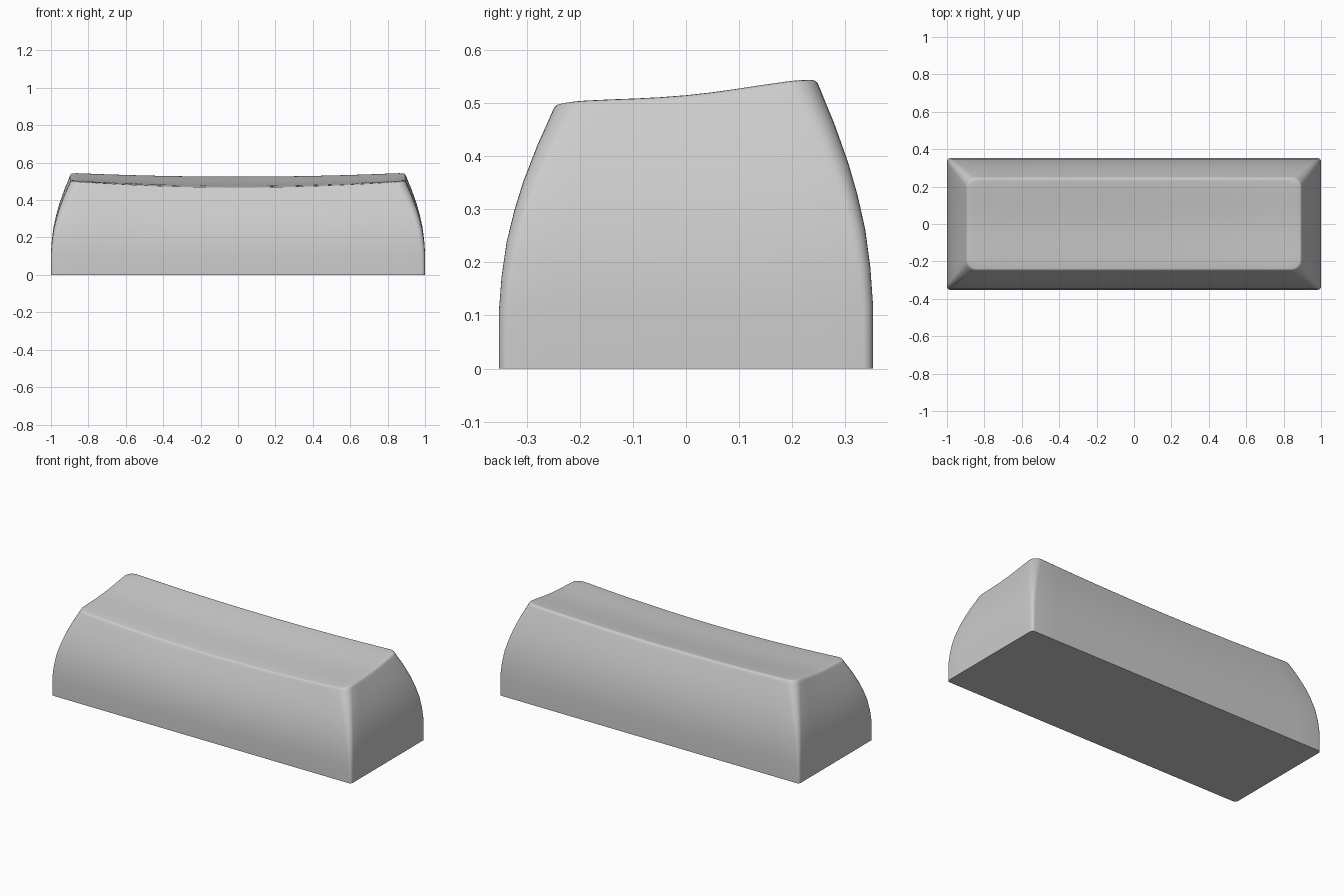
import bpy, bmesh, math

if "Cube" in bpy.data.objects:
    bpy.data.objects.remove(bpy.data.objects["Cube"])

HX, HY = 1.0, 0.352      # half sizes at the base


def top_z(x, y):
    """Height of the dished top: sloped front to back, sagging along x."""
    u = max(-1.0, min(1.0, y / 0.24))
    end = 0.5145 + 0.0225 * u + 0.02 * u**2 - 0.012 * u**4
    sag = 0.026 - 0.006 * u
    return end - sag * max(0.0, 1 - (x / 0.89)**2)


def rounded_rect(hx, hy, r, nx=14, ny=8, nc=6):
    """Counter-clockwise outline with evenly divided sides and round corners."""
    pts = []
    corners = [(1, 1, 0, nx), (-1, 1, 90, ny), (-1, -1, 180, nx), (1, -1, 270, ny)]
    for i, (sx, sy, a0, n) in enumerate(corners):
        cx, cy = sx * (hx - r), sy * (hy - r)
        for k in range(nc + 1):
            a = math.radians(a0 + 90 * k / nc)
            pts.append((cx + r * math.cos(a), cy + r * math.sin(a)))
        # straight side towards the next corner
        tx, ty, ta, _ = corners[(i + 1) % 4]
        ta = math.radians(ta)
        ex = tx * (hx - r) + r * math.cos(ta)
        ey = ty * (hy - r) + r * math.sin(ta)
        px, py = pts[-1]
        for k in range(1, n):
            pts.append((px + (ex - px) * k / n, py + (ey - py) * k / n))
    return pts


bm = bmesh.new()
rim = rounded_rect(HX - 0.113, HY - 0.113, 0.045)
rings = []

# Curved side walls: (fraction of height, inset, corner radius)
walls = [(0, 0, 0.018), (0.22, 0, 0.02), (0.35, 0.005, 0.023), (0.48, 0.0145, 0.027),
         (0.60, 0.029, 0.032), (0.71, 0.046, 0.037), (0.85, 0.073, 0.044),
         (0.93, 0.091, 0.049), (0.972, 0.100, 0.052), (0.990, 0.1045, 0.052),
         (0.998, 0.109, 0.049), (1, 0.115, 0.045)]
for t, inset, r in walls:
    outline = rounded_rect(HX - inset, HY - inset, r)
    rings.append([bm.verts.new((x, y, t * top_z(*q))) for (x, y), q in zip(outline, rim)])

# Dished top: outlines shrinking to the middle
for s in (0.95, 0.85, 0.7, 0.55, 0.4, 0.25, 0.12):
    rings.append([bm.verts.new((x * s, y * s, top_z(x * s, y * s))) for x, y in rim])

n = len(rim)
for a, b in zip(rings, rings[1:]):
    for i in range(n):
        j = (i + 1) % n
        bm.faces.new((a[i], a[j], b[j], b[i]))
mid = bm.verts.new((0, 0, top_z(0, 0)))
for i in range(n):
    bm.faces.new((rings[-1][i], rings[-1][(i + 1) % n], mid))

# Flat underside
bm.faces.new(rings[0][::-1])
bmesh.ops.recalc_face_normals(bm, faces=bm.faces)

mesh = bpy.data.meshes.new("key_cap")
bm.to_mesh(mesh)
bm.free()
cap = bpy.data.objects.new("key_cap", mesh)
bpy.context.collection.objects.link(cap)
bpy.context.view_layer.objects.active = cap
cap.select_set(True)
bpy.ops.object.shade_smooth_by_angle(angle=math.radians(40))
